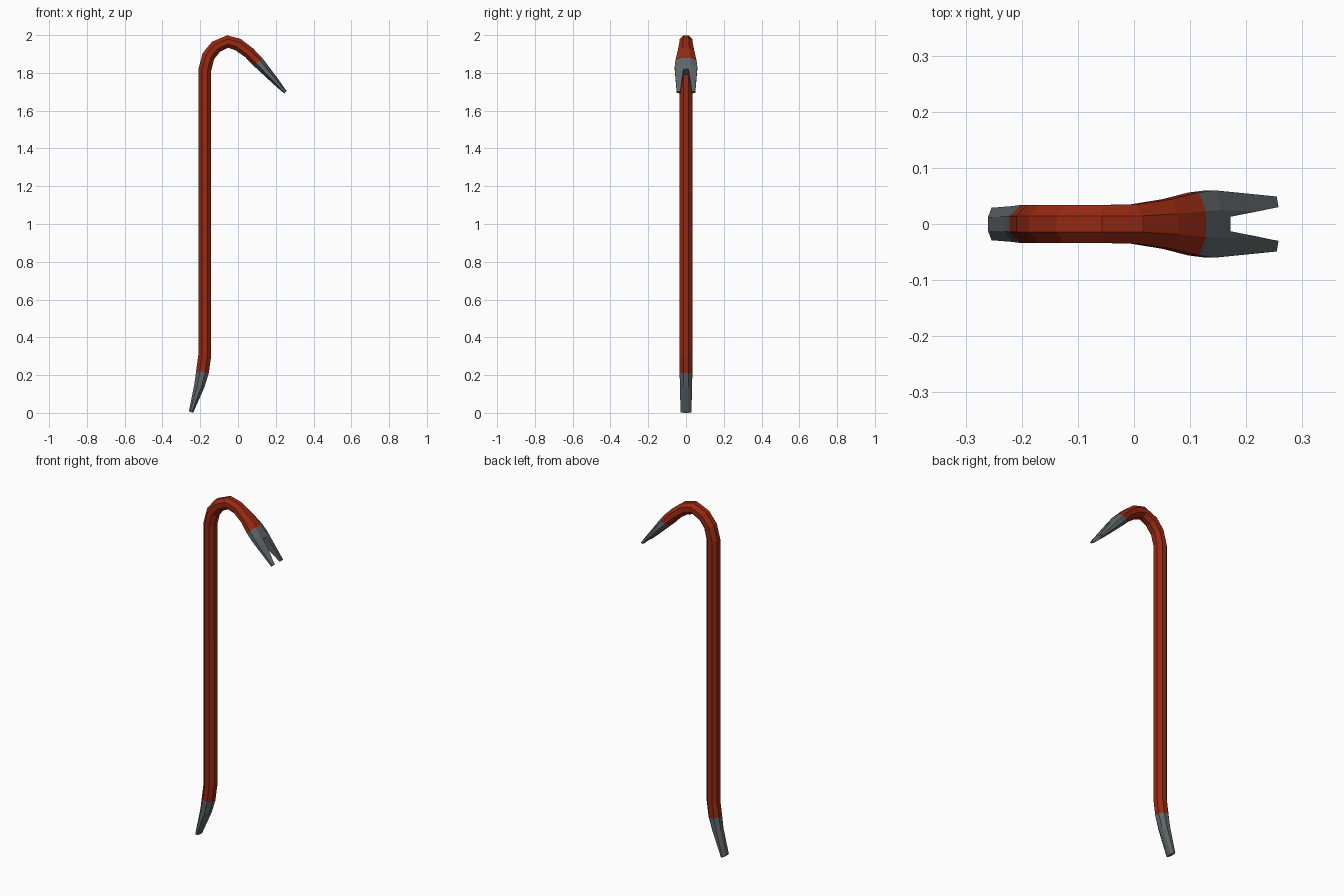
import bpy, bmesh, math
from mathutils import Vector

if "Cube" in bpy.data.objects:
    bpy.data.objects.remove(bpy.data.objects["Cube"])


def material(name, rgb):
    m = bpy.data.materials.new(name)
    m.diffuse_color = (*rgb, 1)
    m.use_nodes = True
    m.node_tree.nodes["Principled BSDF"].inputs["Base Color"].default_value = m.diffuse_color
    return m


red = material("red paint", (0.31, 0.022, 0.006))
steel = material("bare steel", (0.115, 0.135, 0.145))


def mesh_object(name, bm):
    bmesh.ops.recalc_face_normals(bm, faces=bm.faces[:])
    me = bpy.data.meshes.new(name)
    bm.to_mesh(me)
    bm.free()
    me.materials.append(red)
    me.materials.append(steel)
    ob = bpy.data.objects.new(name, me)
    bpy.context.collection.objects.link(ob)
    return ob


# Stations along the bar: x, z, half thickness, half width
STATIONS = [
    (-0.249, 0.004, 0.012, 0.029), (-0.204, 0.145, 0.028, 0.032),
    (-0.188, 0.217, 0.034, 0.034), (-0.176, 0.305, 0.034, 0.034),
    (-0.176, 1.815, 0.034, 0.034), (-0.157, 1.888, 0.034, 0.034),
    (-0.117, 1.938, 0.034, 0.034), (-0.055, 1.966, 0.033, 0.034),
    (0.0, 1.950, 0.033, 0.035), (0.058, 1.907, 0.031, 0.044),
    (0.106, 1.858, 0.031, 0.056), (0.136, 1.825, 0.027, 0.060),
    (0.251, 1.697, 0.011, 0.049),
]
pts = [Vector((s[0], 0, s[1])) for s in STATIONS]

# Octagonal bar swept along the stations
bm = bmesh.new()
rings = []
for i, (x, z, h, w) in enumerate(STATIONS):
    a = (pts[i] - pts[max(i - 1, 0)]).normalized()
    b = (pts[min(i + 1, len(pts) - 1)] - pts[i]).normalized()
    t = (a + b).normalized()
    n = Vector((-t.z, 0, t.x))
    k = 1 / math.cos(math.pi / 8)
    ring = []
    for j in range(8):
        ang = math.pi / 8 + j * math.pi / 4
        off = n * (h * k * math.cos(ang)) + Vector((0, w * k * math.sin(ang), 0))
        ring.append(bm.verts.new(pts[i] + off))
    rings.append(ring)
for r, s in zip(rings, rings[1:]):
    for j in range(8):
        bm.faces.new((r[j], r[(j + 1) % 8], s[(j + 1) % 8], s[j]))
bm.faces.new(rings[0])
bm.faces.new(rings[-1])
bar = mesh_object("crowbar", bm)

# Tapered cutter for the nail slot in the claw
t = (pts[-1] - pts[-2]).normalized()
n = Vector((-t.z, 0, t.x))
base = Vector((0.154, 0, 1.805))
bm = bmesh.new()
outline = [(0, -0.013), (0.20, -0.0365), (0.20, 0.0365), (0, 0.013)]
lo, hi = ([bm.verts.new(base + t * u + Vector((0, v, 0)) + n * d) for u, v in outline]
          for d in (-0.08, 0.08))
bm.faces.new(lo)
bm.faces.new(hi)
for j in range(4):
    bm.faces.new((lo[j], lo[(j + 1) % 4], hi[(j + 1) % 4], hi[j]))
cutter = mesh_object("slot_cutter", bm)
cutter.hide_render = True

mod = bar.modifiers.new("slot", "BOOLEAN")
mod.operation = "DIFFERENCE"
mod.solver = "EXACT"
mod.object = cutter
bpy.context.view_layer.objects.active = bar
bar.select_set(True)
bpy.ops.object.modifier_apply(modifier=mod.name)
bpy.data.objects.remove(cutter)

# Bare steel beyond the paint line at each end
t_low = (pts[0] - pts[2]).normalized()
for f in bar.data.polygons:
    claw = f.center.z > 1.5 and (f.center - pts[10]).dot(t) > 0
    chisel = (f.center - pts[2]).dot(t_low) > 0 and f.center.z < 0.4
    f.material_index = 1 if claw or chisel else 0
    f.use_smooth = False
